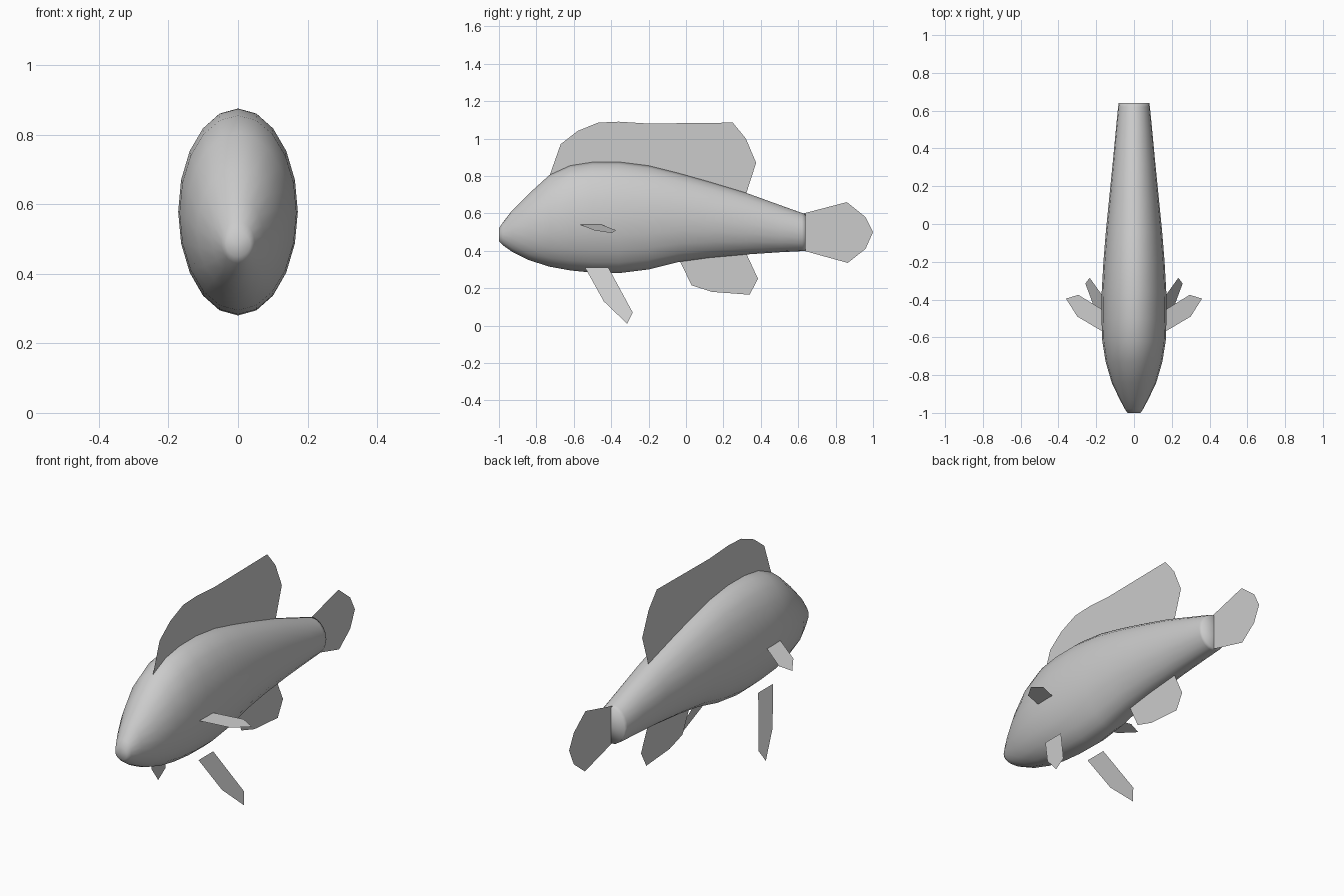
import bpy
import bmesh
from math import sin, cos, tau

SIDES = 20

default_cube = bpy.data.objects.get("Cube")
if default_cube:
    bpy.data.objects.remove(default_cube, do_unlink=True)


def make_material(name, colour):
    material = bpy.data.materials.new(name)
    material.use_nodes = True
    material.diffuse_color = colour
    shader = material.node_tree.nodes["Principled BSDF"]
    shader.inputs["Base Color"].default_value = colour
    return material


grey = make_material("light grey", (0.6, 0.6, 0.6, 1))


def add_object(name, bm, smooth=False):
    """Turn a bmesh into a named, coloured object in the scene."""
    mesh = bpy.data.meshes.new(name)
    for face in bm.faces:
        face.smooth = smooth
    bm.to_mesh(mesh)
    bm.free()
    mesh.materials.append(grey)
    obj = bpy.data.objects.new(name, mesh)
    bpy.context.collection.objects.link(obj)
    return obj


def loft_body(name, sections):
    """Join elliptical rings given as (y, bottom, top, half width)."""
    bm = bmesh.new()
    rings = []
    for y, bottom, top, half_width in sections:
        middle, half_height = (top + bottom) / 2, (top - bottom) / 2
        rings.append([
            bm.verts.new((half_width * sin(tau * i / SIDES), y,
                          middle + half_height * cos(tau * i / SIDES)))
            for i in range(SIDES)])
    for ring, following in zip(rings, rings[1:]):
        for i in range(SIDES):
            j = (i + 1) % SIDES
            bm.faces.new((ring[i], ring[j], following[j], following[i]))
    # Close the snout and the tail stump
    for ring in (rings[0], rings[-1]):
        cap = bm.faces.new(ring)
        bmesh.ops.poke(bm, faces=[cap])
    bmesh.ops.recalc_face_normals(bm, faces=bm.faces)
    return add_object(name, bm, smooth=True)


def flat_fin(name, points):
    """Make a thin single-sheet fin from its outline."""
    bm = bmesh.new()
    bm.faces.new([bm.verts.new(point) for point in points])
    return add_object(name, bm)


def middle_fin(name, outline):
    """Place an upright fin on the centre line from (y, z) points."""
    return flat_fin(name, [(0, y, z) for y, z in outline])


def paired_fins(name, points):
    """Place a fin on the left side and its mirror on the right."""
    flat_fin("left_" + name, points)
    flat_fin("right_" + name, [(-x, y, z) for x, y, z in reversed(points)])


# Body, from snout to tail stump
loft_body("body", [
    (-1, .45, .52, .035),
    (-.98, .43, .55, .048),
    (-.93, .395, .615, .075),
    (-.84, .35, .705, .118),
    (-.73, .315, .805, .15),
    (-.62, .295, .855, .168),
    (-.5, .283, .874, .172),
    (-.36, .28, .875, .171),
    (-.2, .3, .855, .162),
    (-.04, .34, .815, .149),
    (.12, .362, .77, .133),
    (.32, .38, .71, .113),
    (.5, .392, .645, .096),
    (.62, .398, .602, .084),
    (.64, .4, .595, .081),
])

# Tail fin
middle_fin("tail_fin", [
    (.63, .6), (.86, .66), (.96, .58), (1, .5),
    (.96, .41), (.865, .335), (.63, .4)])

# Dorsal fin, with its base sunk just into the back
middle_fin("dorsal_fin", [
    (-.73, .8), (-.67, .97), (-.58, 1.04), (-.47, 1.085), (-.36, 1.09),
    (-.2, 1.08), (.25, 1.085), (.32, 1), (.375, .87), (.32, .7),
    (-.1, .82), (-.4, .86)])

# Anal fin
middle_fin("anal_fin", [
    (-.04, .36), (.03, .215), (.14, .18), (.34, .165), (.385, .25),
    (.32, .39)])

# Pectoral fins, sloping gently down from the flanks
pectoral_outline = [(.165, -.57), (.3, -.49), (.36, -.395),
                    (.295, -.375), (.165, -.455)]
paired_fins("pectoral_fin", [
    (x, y, .54 - (x - .17) * .24) for x, y in pectoral_outline])

# Pelvic fins, splayed outward below the belly
pelvic_outline = [(-.54, .31), (-.44, .13), (-.315, .01),
                  (-.285, .07), (-.415, .31)]
paired_fins("pelvic_fin", [
    (.142 + (.31 - z) * .385, y, z) for y, z in pelvic_outline])
